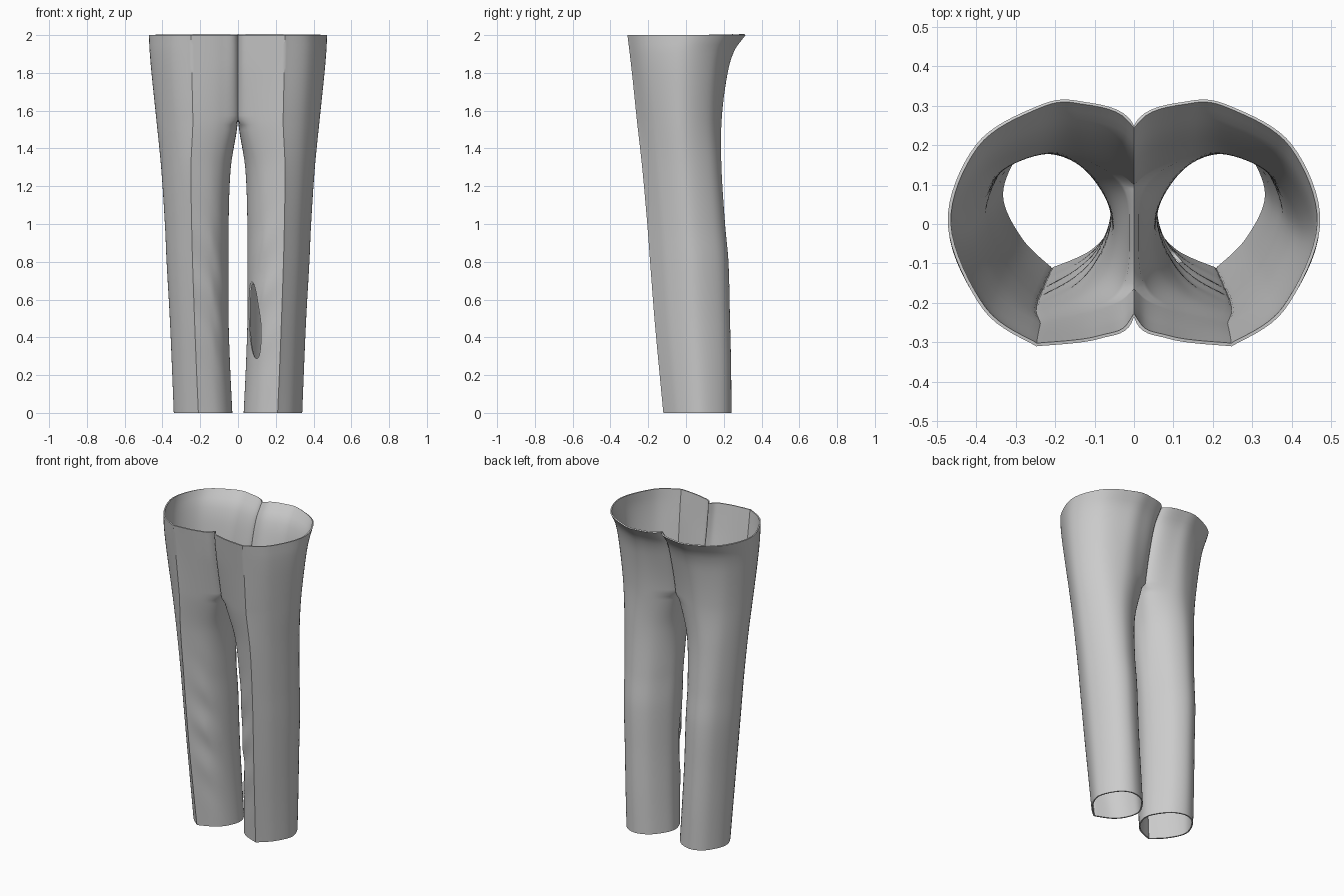
import bpy, math

if "Cube" in bpy.data.objects:
    bpy.data.objects.remove(bpy.data.objects["Cube"])

# Height, inner x, outer x, front y, back y, hip blend
LEVELS = [
    (0.00, .030, .340, -.120, .240, 0.0), (0.25, .042, .350, -.144, .238, 0.0),
    (0.50, .050, .361, -.167, .232, 0.0), (0.80, .051, .378, -.190, .224, 0.0),
    (1.00, .050, .387, -.205, .206, 0.0), (1.30, .038, .407, -.232, .188, 0.15),
    (1.55, .000, .432, -.260, .190, 0.5), (1.80, .000, .458, -.286, .220, 0.85),
    (1.92, .000, .468, -.300, .255, 0.95), (2.00, .000, .472, -.310, .312, 1.0)]
# Unit cross-sections: front centre, round the outside, back centre, inner middle
LEG = [(.08, .29), (.26, .12), (.58, 0), (.84, .22), (1, .54),
       (.84, .87), (.58, 1), (.29, .93), (.08, .72), (0, .52)]
HIP = [(0, .12), (.19, .03), (.525, 0), (.81, .15), (1, .5),
       (.85, .82), (.53, .975), (.3, 1), (0, .9), (0, .5)]
CREASE, BACK_CENTRE, SEG = 2, 8, 8
ROWS, CROTCH = 80, 62


def hermite(a, b, ta, tb, t):
    return ((2*t**3 - 3*t*t + 1) * a + (t**3 - 2*t*t + t) * ta
            + (3*t*t - 2*t**3) * b + (t**3 - t*t) * tb)


def level_at(z):
    i = max(k for k in range(len(LEVELS) - 1) if LEVELS[k][0] <= z + 1e-6)
    a, b = LEVELS[i], LEVELS[i + 1]
    p, q = LEVELS[max(i - 1, 0)], LEVELS[min(i + 2, len(LEVELS) - 1)]
    h = b[0] - a[0]
    t = (z - a[0]) / h
    return [hermite(a[k], b[k], (b[k] - p[k]) / (b[0] - p[0]) * h,
                    (q[k] - a[k]) / (q[0] - a[0]) * h, t) for k in range(1, 6)]


def ring(z):
    xin, xout, yf, yb, mix = level_at(z)
    xin = max(xin, 0)
    ctrl = []
    for (lu, lv), (hu, hv) in zip(LEG, HIP):
        u, v = lu + (hu - lu) * mix, lv + (hv - lv) * mix
        ctrl.append((xin + u * (xout - xin), yf + v * (yb - yf)))
    if z > 1.549:
        for k in (0, 8, 9):
            ctrl[k] = (0, ctrl[k][1])
    n, pts = len(ctrl), []
    for i in range(n):
        a, b = ctrl[i], ctrl[(i + 1) % n]
        p = a if i == CREASE else ctrl[i - 1]
        q = b if (i + 1) % n == CREASE else ctrl[(i + 2) % n]
        for s in range(SEG):
            x, y = (hermite(a[k], b[k], (b[k] - p[k]) / 2, (q[k] - a[k]) / 2, s / SEG)
                    for k in (0, 1))
            # soft diagonal wrinkles on the front of the leg
            c = i + s / SEG
            w = max(0, 1 - abs(c - 1) / 1.0) * math.exp(-((z - .65) / .35) ** 2)
            y += .007 * w * math.sin(22 * z - 3 * c)
            pts.append((max(x, .003), y))
    return pts


# Half of the trousers: a tube below the crotch, an open shell above it
verts, faces, cols = [], [], len(LEG) * SEG
for r in range(ROWS + 1):
    z = 2 * r / ROWS
    for c, (x, y) in enumerate(ring(z)):
        if r >= CROTCH and (c == 0 or c >= BACK_CENTRE * SEG):
            x = 0
        verts.append((x, y, z))
for r in range(ROWS):
    for c in range(cols if r < CROTCH else BACK_CENTRE * SEG):
        d = (c + 1) % cols
        faces.append((r*cols + c, r*cols + d, (r+1)*cols + d, (r+1)*cols + c))
mesh = bpy.data.meshes.new("trousers")
mesh.from_pydata(verts, [], faces)
trousers = bpy.data.objects.new("trousers", mesh)
bpy.context.collection.objects.link(trousers)
bpy.context.view_layer.objects.active = trousers
trousers.select_set(True)

# Drop the unused inner points above the crotch
bpy.ops.object.mode_set(mode='EDIT')
bpy.ops.mesh.select_all(action='SELECT')
bpy.ops.mesh.delete_loose(use_verts=True, use_edges=True, use_faces=False)
bpy.ops.object.mode_set(mode='OBJECT')

# Second leg and cloth thickness
mirror = trousers.modifiers.new("mirror", 'MIRROR')
mirror.merge_threshold = .001
cloth = trousers.modifiers.new("cloth", 'SOLIDIFY')
cloth.thickness, cloth.offset = .008, -1

# Opening on the inner front of one leg
bpy.ops.mesh.primitive_uv_sphere_add(segments=32, ring_count=20, location=(.08, -.07, .5),
                                     rotation=(0, math.radians(-7), 0))
cutter = bpy.context.object
cutter.name = "opening_cutter"
cutter.scale = (.045, .065, .22)
cutter.hide_render = True
cut = trousers.modifiers.new("opening", 'BOOLEAN')
cut.operation, cut.solver, cut.object = 'DIFFERENCE', 'EXACT', cutter

bpy.ops.object.select_all(action='DESELECT')
trousers.select_set(True)
bpy.context.view_layer.objects.active = trousers
for m in ("mirror", "cloth", "opening"):
    bpy.ops.object.modifier_apply(modifier=m)
bpy.data.objects.remove(cutter)
bpy.ops.object.shade_smooth_by_angle(angle=math.radians(35))
